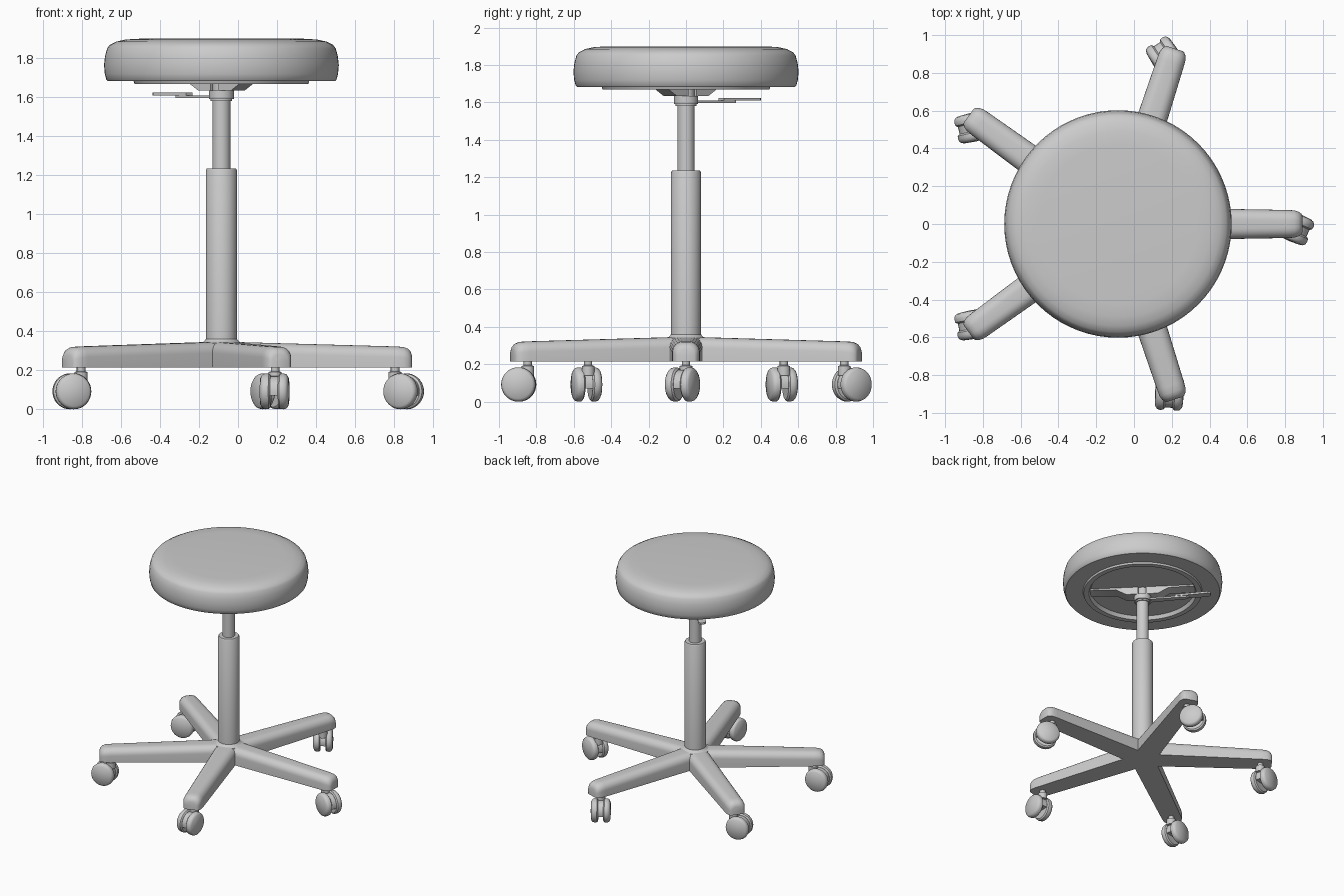
import bpy, bmesh
from math import sin, cos, pi, radians
from mathutils import Matrix, Vector

if "Cube" in bpy.data.objects:
    bpy.data.objects.remove(bpy.data.objects["Cube"])

CX = -0.085  # column axis


def finish(name, bm, mat, angle=35):
    bmesh.ops.remove_doubles(bm, verts=bm.verts, dist=1e-5)
    bmesh.ops.recalc_face_normals(bm, faces=bm.faces)
    me = bpy.data.meshes.new(name)
    bm.to_mesh(me)
    bm.free()
    me.transform(mat)
    ob = bpy.data.objects.new(name, me)
    bpy.context.collection.objects.link(ob)
    bpy.ops.object.select_all(action='DESELECT')
    ob.select_set(True)
    bpy.context.view_layer.objects.active = ob
    bpy.ops.object.shade_smooth_by_angle(angle=radians(angle))
    return ob


def lathe(name, profile, mat, n=48):
    bm = bmesh.new()
    vs = [bm.verts.new((r, 0, z)) for r, z in profile]
    es = [bm.edges.new(p) for p in zip(vs, vs[1:])]
    bmesh.ops.spin(bm, geom=vs + es, cent=(0, 0, 0), axis=(0, 0, 1), angle=2 * pi, steps=n)
    return finish(name, bm, mat)


def loft(name, rings, mat):
    bm = bmesh.new()
    rs = [[bm.verts.new(p) for p in ring] for ring in rings]
    for a, b in zip(rs, rs[1:]):
        for i in range(len(a)):
            j = (i + 1) % len(a)
            bm.faces.new((a[i], a[j], b[j], b[i]))
    bm.faces.new(rs[0])
    bm.faces.new(rs[-1])
    return finish(name, bm, mat)


def prism(name, profile, width, mat):
    # (x, z) outline extruded symmetrically along y
    return loft(name, [[(x, y, z) for x, z in profile] for y in (-width / 2, width / 2)], mat)


def slab(name, outline, z0, z1, mat):
    return loft(name, [[(x, y, z) for x, y in outline] for z in (z0, z1)], mat)


def turn(deg):
    return Matrix.Rotation(radians(deg), 4, 'Z')


axis = Matrix.Translation((CX, 0, 0))

# Cushion with the lipped recess underneath
lathe("seat", [(0, 1.9), (0.42, 1.9), (0.49, 1.896), (0.54, 1.885), (0.573, 1.868), (0.586, 1.85),
               (0.597, 1.81), (0.602, 1.765), (0.598, 1.72), (0.59, 1.69), (0.582, 1.682),
               (0.45, 1.682), (0.445, 1.668), (0.405, 1.668), (0.39, 1.695), (0, 1.695)], axis, 72)

# Gas lift column
lathe("lower_column", [(0, 0.3), (0.115, 0.3), (0.112, 0.34), (0.09, 0.347), (0.08, 0.36),
                       (0.08, 1.225), (0.075, 1.235), (0, 1.235)], axis)
lathe("upper_column", [(0, 1.2), (0.046, 1.2), (0.046, 1.6), (0, 1.6)], axis, 32)
lathe("seat_hub", [(0, 1.58), (0.055, 1.58), (0.055, 1.592), (0.064, 1.592), (0.064, 1.635),
                   (0.045, 1.635), (0.045, 1.7), (0, 1.7)], axis, 32)

# Bracket arms and height lever
for a in (135, 315):
    prism("seat_bracket", [(0.03, 1.635), (0.12, 1.635), (0.2, 1.68), (0.41, 1.685),
                           (0.41, 1.7), (0.03, 1.7)], 0.1, axis @ turn(a))
lever = axis @ turn(131)
slab("lever_bar", [(0.04, -0.025), (0.34, -0.018), (0.355, 0), (0.34, 0.018), (0.04, 0.025)],
     1.597, 1.61, lever)
slab("lever_paddle", [(0.25, -0.022), (0.5, -0.03), (0.52, -0.015), (0.52, 0.015), (0.5, 0.03),
                      (0.25, 0.022)], 1.609, 1.624, lever)


# Star base leg: arched section swept to a rounded tip
def arch(x, hw, top, rad):
    bottom = 0.215
    pts = [(x, -hw, bottom), (x, hw, bottom)]
    for side in (1, -1):
        ts = [i / 6 * pi / 2 for i in range(7)]
        for t in (ts if side == 1 else ts[::-1]):
            pts.append((x, side * (hw - rad + rad * cos(t)), top - rad + rad * sin(t)))
    return pts


stations = [(0, 0.09, 0.347, 0.055), (0.9, 0.074, 0.322, 0.055), (0.935, 0.072, 0.319, 0.055),
            (0.957, 0.065, 0.31, 0.05), (0.97, 0.055, 0.296, 0.045), (0.976, 0.045, 0.278, 0.036)]

# Caster wheel, lathed about its own axle
wheel = [(0, 0.02), (0.08, 0.02), (0.09, 0.028), (0.092, 0.045), (0.088, 0.06),
         (0.078, 0.069), (0.072, 0.07), (0.068, 0.073), (0, 0.077)]
hood = [(0.078 * cos(t), 0.092 + 0.078 * sin(t)) for t in [radians(i * 15 - 15) for i in range(15)]]

for i, heading in enumerate((-23, 123, 193, 191, 267)):
    leg = axis @ turn(72 * i)
    loft("base_leg", [arch(*s) for s in stations], leg)
    stem = leg @ Vector((0.89, 0, 0))
    caster = Matrix.Translation(stem) @ turn(heading)
    lathe("caster_stem", [(0, 0.14), (0.034, 0.14), (0.034, 0.19), (0.022, 0.195), (0.022, 0.22),
                          (0, 0.22)], caster, 20)
    body = caster @ Matrix.Translation((0.048, 0, 0))
    prism("caster_hood", hood, 0.05, body)
    for side in (1, -1):
        lathe("caster_wheel", wheel,
              body @ Matrix.Translation((0, 0, 0.092)) @ Matrix.Rotation(side * pi / 2, 4, 'X'), 36)
